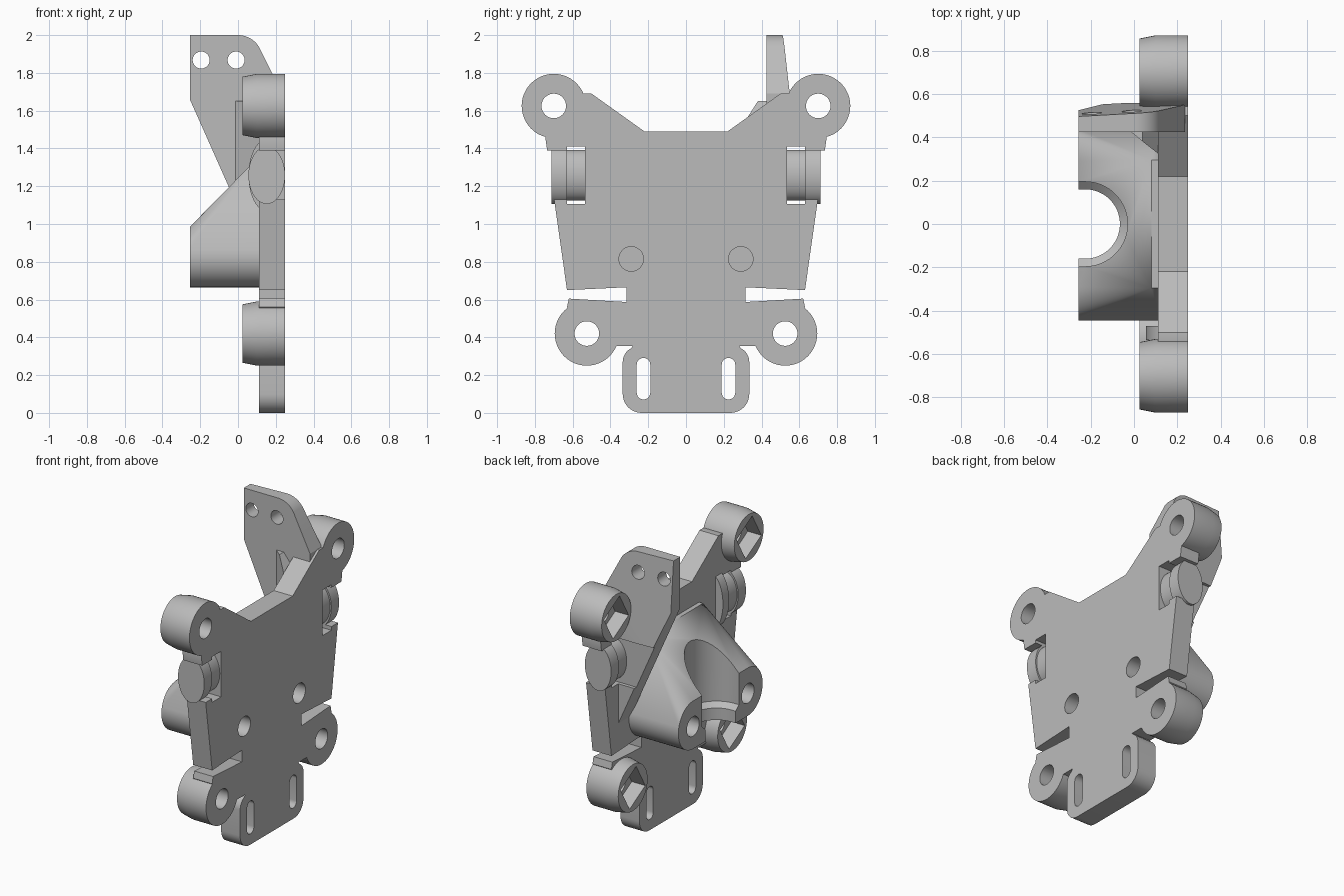
import bpy, bmesh
from math import sin, cos, pi, radians
from mathutils import Vector

old = bpy.data.objects.get("Cube")
if old:
    bpy.data.objects.remove(old)

grey = bpy.data.materials.new("plain grey")
grey.use_nodes = True
COLOUR = (0.5, 0.5, 0.5, 1)
grey.diffuse_color = COLOUR
grey.node_tree.nodes["Principled BSDF"].inputs["Base Color"].default_value = COLOUR

BACK, FACE = 0.11, 0.25      # plate thickness along x


def arc(cu, cv, r, a0=0, a1=360, n=48, rv=None):
    """Points of an arc or, for a full turn, a closed circle or ellipse."""
    full = a1 - a0 == 360
    steps = n if full else n + 1
    return [(cu + r * cos(radians(a0 + (a1 - a0) * i / n)),
             cv + (rv or r) * sin(radians(a0 + (a1 - a0) * i / n))) for i in range(steps)]


def place(axis, u, v, w):
    return {"x": (w, u, v), "y": (u, w, v), "z": (u, v, w)}[axis]


def finish(name, bm):
    bmesh.ops.recalc_face_normals(bm, faces=bm.faces)
    mesh = bpy.data.meshes.new(name)
    bm.to_mesh(mesh)
    bm.free()
    mesh.materials.append(grey)
    ob = bpy.data.objects.new(name, mesh)
    bpy.context.scene.collection.objects.link(ob)
    return ob


def loft(name, axis, sections):
    """Skin between outlines placed at positions along an axis, capped."""
    bm = bmesh.new()
    rings = [[bm.verts.new(place(axis, u, v, w)) for u, v in pts] for w, pts in sections]
    for a, b in zip(rings, rings[1:]):
        for i in range(len(a)):
            j = (i + 1) % len(a)
            bm.faces.new((a[i], a[j], b[j], b[i]))
    bm.faces.new(rings[0])
    bm.faces.new(rings[-1])
    return finish(name, bm)


def prism(name, axis, pts, lo, hi):
    return loft(name, axis, [(lo, pts), (hi, pts)])


def rect(u0, u1, v0, v1):
    return [(u0, v0), (u1, v0), (u1, v1), (u0, v1)]


def cut(ob, cutters):
    for c in cutters:
        c.hide_render = True
        m = ob.modifiers.new("cut", "BOOLEAN")
        m.operation, m.solver, m.object = "DIFFERENCE", "EXACT", c
    bpy.context.view_layer.update()
    graph = bpy.context.evaluated_depsgraph_get()
    mesh = bpy.data.meshes.new_from_object(ob.evaluated_get(graph))
    ob.modifiers.clear()
    ob.data = mesh


parts, helpers = [], []


def cutter(*args):
    ob = prism("cutter", *args)
    helpers.append(ob)
    return ob


# Plate outline, one half in y and z, then mirrored
half = [(0.22, 1.49), (0.5, 1.69), (0.56, 1.69), (0.7, 1.625), (0.745, 1.46),
        (0.63, 0.65), (0.315, 0.665), (0.315, 0.587), (0.62, 0.605), (0.63, 0.56),
        (0.525, 0.42), (0.4, 0.355), (0.28, 0.355)]
half += arc(0.255, 0.27, 0.08, 60, 0, 8) + arc(0.235, 0.1, 0.1, 0, -90, 10)
plate = prism("plate", "x", half + [(-y, z) for y, z in reversed(half)], BACK, FACE)
parts.append(plate)

plate_cuts, windows = [], []
for side, word in ((1, "rear"), (-1, "front")):
    # Corner bosses with bolt hole and square nut pocket
    for y, z, level in ((0.70, 1.625, "upper"), (0.525, 0.42, "lower")):
        boss = loft(f"{word}_{level}_boss", "x",
                    [(0.025, arc(side * y, z, 0.155)), (0.1, arc(side * y, z, 0.17)),
                     (FACE, arc(side * y, z, 0.17))])
        hole = cutter("x", arc(side * y, z, 0.065), -0.1, 0.4)
        pocket = cutter("x", arc(side * y, z, 0.135, 15, 375, 4), -0.1, 0.125)
        cut(boss, [hole, pocket])
        plate_cuts += [hole, pocket]
        parts.append(boss)

    # Long slots in the bottom tab
    slot = arc(side * 0.225, 0.255, 0.036, 0, 180, 12) + arc(side * 0.225, 0.107, 0.036, 180, 360 - 1e-6, 12)
    plate_cuts.append(cutter("x", slot, 0, 0.4))

    # Blind screw holes in the plate face
    plate_cuts.append(cutter("x", arc(side * 0.29, 0.815, 0.065), 0.13, 0.4))

    # Tie windows and side knobs
    y0, y1 = sorted((side * 0.535, side * 0.63))
    windows.append(cutter("x", rect(y0, y1, 1.105, 1.41), -0.2, 0.4))
    y0, y1 = sorted((side * 0.625, side * 0.85))
    plate_cuts.append(cutter("x", rect(y0, y1, 1.13, 1.39), 0, 0.4))
    for piece, a, b, cx, rx, rz in (("rim", 0.47, 0.535, 0.148, 0.092, 0.187),
                                    ("neck", 0.5, 0.65, 0.152, 0.088, 0.134),
                                    ("knob", 0.63, 0.712, 0.152, 0.097, 0.152)):
        parts.append(prism(f"{word}_{piece}", "y", arc(cx, 1.258, rx, rv=rz), side * a, side * b))
cut(plate, plate_cuts + windows)

# Sloped saddle block: hull of two round lugs and a ridge on the plate
bm = bmesh.new()
for side in (1, -1):
    for x in (-0.255, 0.12):
        for y, z in arc(side * 0.29, 0.825, 0.155, rv=0.16):
            bm.verts.new((x, y, z))
    for x in (0.08, 0.12):
        bm.verts.new((x, side * 0.295, 1.325))
hull = bmesh.ops.convex_hull(bm, input=bm.verts)
bmesh.ops.delete(bm, geom=[g for g in set(hull["geom_interior"] + hull["geom_unused"])
                           if isinstance(g, bmesh.types.BMVert)], context="VERTS")
bmesh.ops.dissolve_limit(bm, angle_limit=0.01, verts=bm.verts, edges=bm.edges)
block = finish("saddle_block", bm)


def u_shape(r):
    return arc(-0.225, 0, r, -90, 90, 32) + [(-0.5, r), (-0.5, -r)]


bore = loft("cutter", "z", [(0.5, u_shape(0.16)), (0.745, u_shape(0.16)),
                            (0.775, u_shape(0.195)), (1.6, u_shape(0.195))])
helpers.append(bore)
cut(block, [bore] + [cutter("x", arc(s * 0.29, 0.815, 0.065), -0.5, 0.03) for s in (1, -1)])
parts.append(block)

# Upright bracket with a leaning outer face and two holes
outline = [(-0.255, 2.0), (-0.255, 1.66), (0.11, 0.84), (0.2, 0.84), (0.235, 1.69),
           (0.18, 1.8)] + arc(0.0, 1.87, 0.13, 30, 90, 10)
bracket = prism("upright_bracket", "y", outline, 0.425, 0.558)
bm = bmesh.new()
bm.from_mesh(bracket.data)
res = bmesh.ops.bisect_plane(bm, geom=bm.verts[:] + bm.edges[:] + bm.faces[:],
                             plane_co=Vector((0, 0.51, 2)),
                             plane_no=Vector((-0.055, 1, 0.085)), clear_outer=True)
bmesh.ops.holes_fill(bm, edges=[e for e in bm.edges if e.is_boundary])
bmesh.ops.recalc_face_normals(bm, faces=bm.faces)
bm.to_mesh(bracket.data)
bm.free()
cut(bracket, [windows[0]] + [cutter("y", arc(x, 1.868, 0.045, n=32), 0.2, 0.8)
                             for x in (-0.195, -0.01)])
parts.append(bracket)

# Gusset bracing the bracket against the plate
parts.append(loft("gusset", "z", [(1.2, [(-0.02, 0.43), (0.13, 0.31), (0.13, 0.43)]),
                                  (1.54, [(-0.02, 0.43), (0.13, 0.31), (0.13, 0.43)]),
                                  (1.65, [(-0.02, 0.43), (0.04, 0.38), (0.04, 0.43)])]))

for ob in helpers:
    bpy.data.objects.remove(ob)
for ob in parts:
    bpy.ops.object.select_all(action="DESELECT")
    ob.select_set(True)
    bpy.context.view_layer.objects.active = ob
    bpy.ops.object.shade_smooth_by_angle(angle=radians(25))
